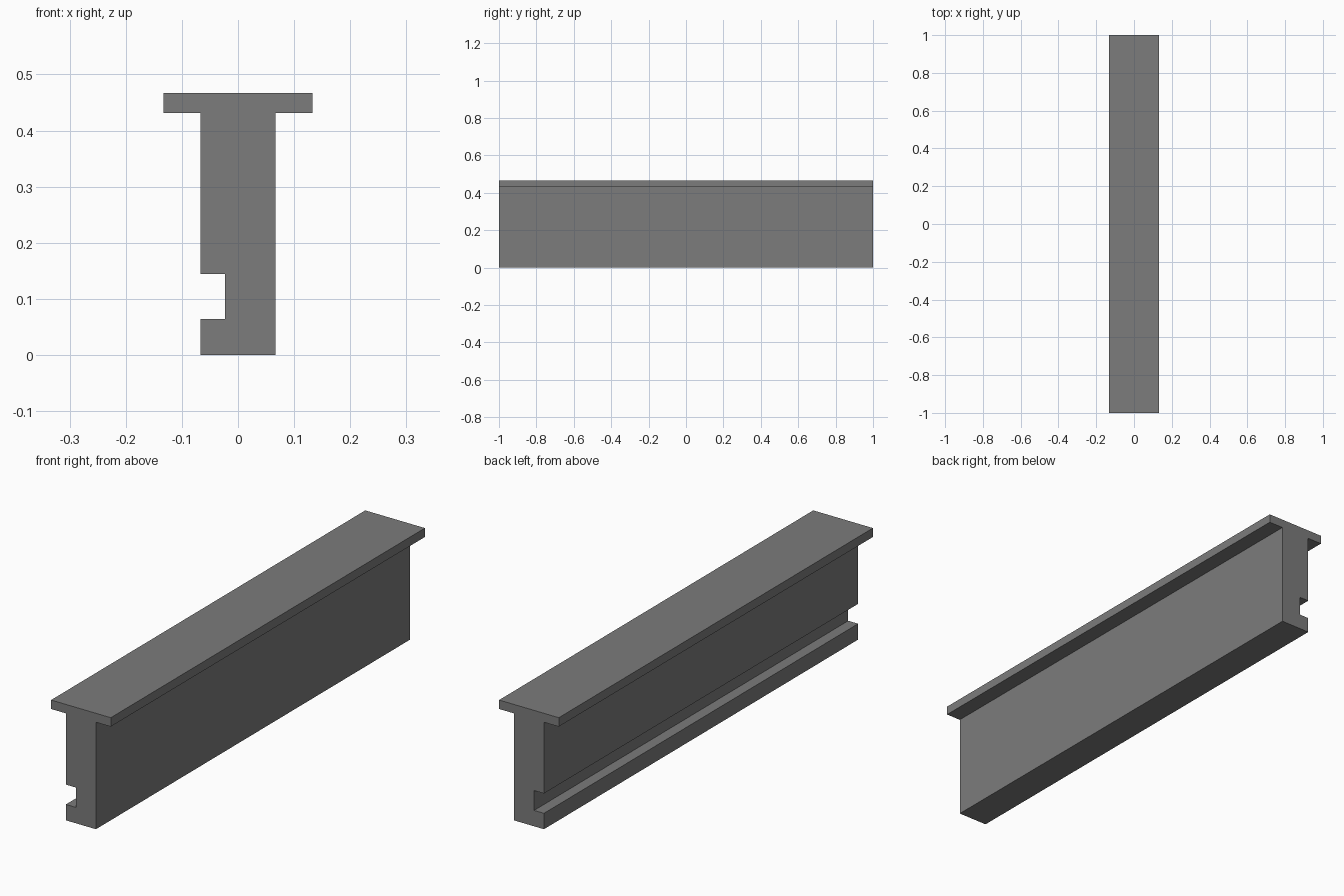
import bpy
import bmesh

cube = bpy.data.objects.get("Cube")
if cube:
    bpy.data.objects.remove(cube, do_unlink=True)

# Single grey material
grey = bpy.data.materials.new("mid grey")
grey.use_nodes = True
colour = (0.2, 0.2, 0.2, 1)
grey.diffuse_color = colour
grey.node_tree.nodes["Principled BSDF"].inputs["Base Color"].default_value = colour

# Cross-section dimensions
LENGTH = 2.0
FLANGE, WEB = 0.133, 0.067           # half widths
TOP, FLANGE_Z = 0.467, 0.431
GROOVE_X, GROOVE_LOW, GROOVE_HIGH = -0.023, 0.064, 0.144

# T-shaped outline with a groove along the right side
profile = [
    (-WEB, 0), (WEB, 0),
    (WEB, FLANGE_Z), (FLANGE, FLANGE_Z),
    (FLANGE, TOP), (-FLANGE, TOP),
    (-FLANGE, FLANGE_Z), (-WEB, FLANGE_Z),
    (-WEB, GROOVE_HIGH), (GROOVE_X, GROOVE_HIGH),
    (GROOVE_X, GROOVE_LOW), (-WEB, GROOVE_LOW),
]


def extrude_profile(name, points, length, material):
    """Extrude an x-z outline along y, centred on the origin."""
    bm = bmesh.new()
    face = bm.faces.new([bm.verts.new((x, -length / 2, z)) for x, z in points])
    result = bmesh.ops.extrude_face_region(bm, geom=[face], use_keep_orig=True)
    moved = [v for v in result["geom"] if isinstance(v, bmesh.types.BMVert)]
    bmesh.ops.translate(bm, verts=moved, vec=(0, length, 0))
    bmesh.ops.recalc_face_normals(bm, faces=bm.faces[:])
    mesh = bpy.data.meshes.new(name)
    bm.to_mesh(mesh)
    bm.free()
    mesh.materials.append(material)
    obj = bpy.data.objects.new(name, mesh)
    bpy.context.collection.objects.link(obj)
    return obj


# Grooved beam
extrude_profile("grooved_t_beam", profile, LENGTH, grey)
